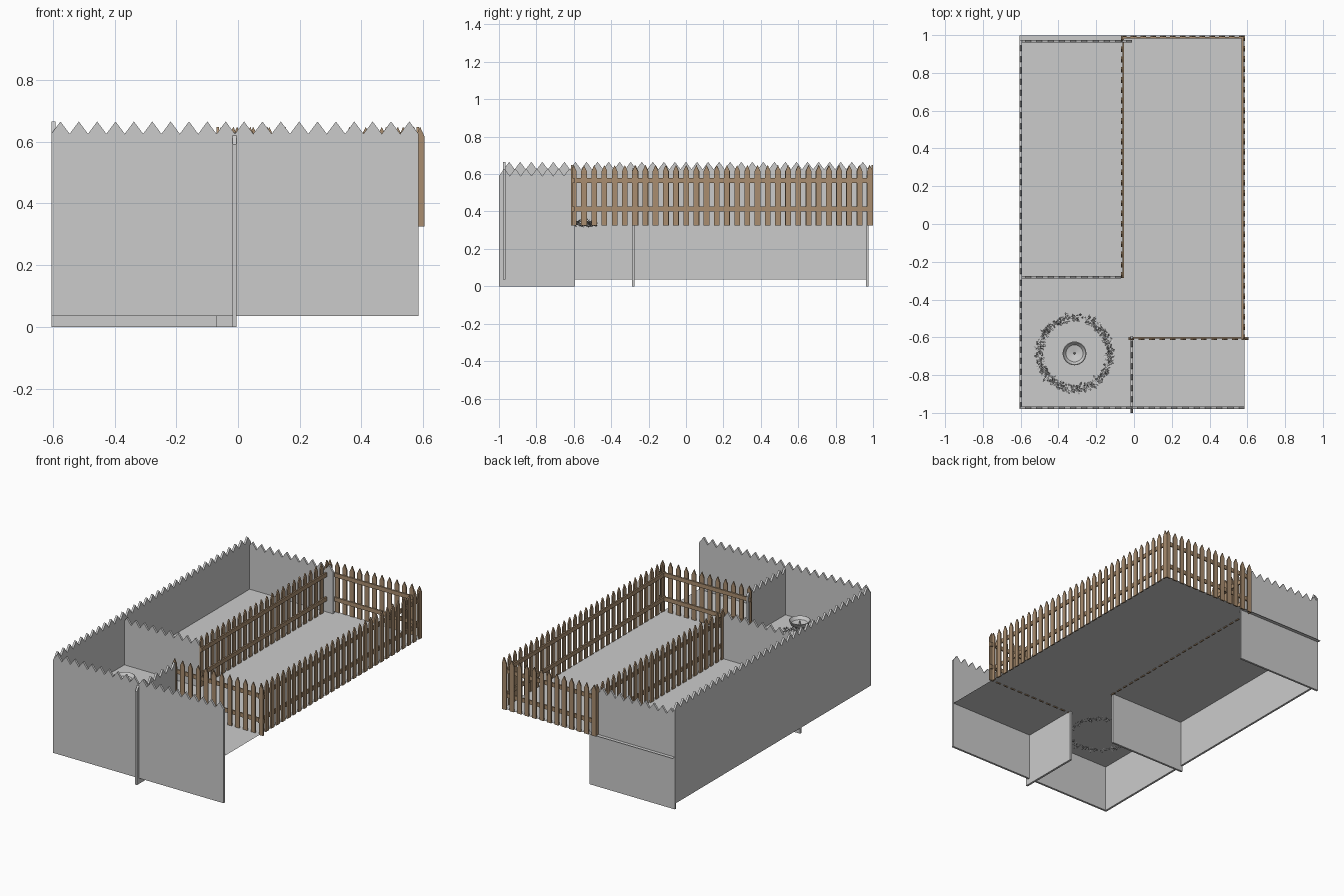
import bpy, bmesh, math, random
from mathutils import Vector, Matrix

if "Cube" in bpy.data.objects:
    bpy.data.objects.remove(bpy.data.objects["Cube"])

random.seed(4)
FLOOR = 0.33

wood = bpy.data.materials.new("wood")
wood.diffuse_color = (0.40, 0.27, 0.16, 1)
wood.use_nodes = True
wood.node_tree.nodes["Principled BSDF"].inputs["Base Color"].default_value = wood.diffuse_color


def finish(name, bm, mat=None):
    me = bpy.data.meshes.new(name)
    bm.normal_update()
    bm.to_mesh(me)
    bm.free()
    ob = bpy.data.objects.new(name, me)
    bpy.context.collection.objects.link(ob)
    if mat:
        me.materials.append(mat)
    return ob


def prism(bm, profile, axis, lo, hi):
    """Extrude a (run, z) outline through its thickness lo..hi; axis is the run direction."""
    def ring(d):
        return [bm.verts.new((u, d, z) if axis == 'x' else (d, u, z)) for u, z in profile]
    a, b = ring(lo), ring(hi)
    n = len(a)
    faces = [bm.faces.new(a), bm.faces.new(b[::-1])]
    for i in range(n):
        j = (i + 1) % n
        faces.append(bm.faces.new((a[j], a[i], b[i], b[j])))
    bmesh.ops.recalc_face_normals(bm, faces=faces)


def wall(name, axis, start, end, lo, hi, z0):
    """Panel 0.63 high with a saw-tooth top."""
    teeth = round((end - start) / 0.059)
    step = (end - start) / teeth
    outline = [(start, z0), (end, z0)]
    for i in range(teeth, 0, -1):
        outline += [(start + i * step, z0 + 0.59), (start + (i - 0.5) * step, z0 + 0.63)]
    outline.append((start, z0 + 0.59))
    bm = bmesh.new()
    prism(bm, outline, axis, lo, hi)
    finish(name, bm)


def fence(name, axis, start, end, pos, outward):
    """Pointed pickets on the outward side of two rails."""
    bm = bmesh.new()
    w = 0.030
    count = round((end - start - w) / 0.054)
    for i in range(count + 1):
        u = start + (end - start - w) * i / count
        outline = [(u, FLOOR - 0.005), (u + w, FLOOR - 0.005), (u + w, 0.615),
                   (u + w / 2, 0.648), (u, 0.615)]
        prism(bm, outline, axis, *sorted((pos, pos + outward * 0.008)))
    for z in (0.40, 0.553):
        rail = [(start, z), (end, z), (end, z + 0.026), (start, z + 0.026)]
        prism(bm, rail, axis, *sorted((pos, pos - outward * 0.009)))
    finish(name, bm, wood)


# ground sheet
bm = bmesh.new()
bm.faces.new([bm.verts.new(p) for p in ((-0.605, -0.975, FLOOR), (0.585, -0.975, FLOOR),
                                       (0.585, 0.998, FLOOR), (-0.605, 0.998, FLOOR))])
finish("ground", bm)

# saw-tooth walls
wall("front_wall", 'x', -0.605, 0.585, -0.979, -0.966, 0.035)
wall("left_wall", 'y', -0.975, 0.975, -0.605, -0.592, 0.035)
wall("short_side_wall", 'y', -1.0, -0.594, -0.018, -0.005, 0.0)
wall("dividing_wall", 'x', -0.605, -0.068, -0.288, -0.275, 0.0)
wall("back_wall", 'x', -0.605, -0.010, 0.962, 0.975, 0.0)

# picket fence
fence("front_fence", 'x', -0.03, 0.605, -0.606, -1)
fence("right_fence", 'y', -0.615, 0.998, 0.579, 1)
fence("back_fence", 'x', -0.07, 0.585, 0.991, 1)
fence("inner_fence", 'y', -0.285, 0.995, -0.062, -1)

# circular hedge of small folded leaves
CX, CY = -0.315, -0.685
bm = bmesh.new()
for i in range(900):
    a = random.uniform(0, math.tau)
    r = random.uniform(0.172, 0.205)
    base = Vector((CX + r * math.cos(a), CY + r * math.sin(a), random.uniform(0.322, 0.342)))
    rot = (Matrix.Rotation(random.uniform(0, math.tau), 3, 'Z')
           @ Matrix.Rotation(random.uniform(-1.1, 0.5), 3, 'Y'))
    s = random.uniform(0.016, 0.027)
    v = [bm.verts.new(base + rot @ (Vector(p) * s)) for p in
         ((0, 0, 0), (0.5, -0.2, 0.06), (1, 0, 0), (0.5, 0.2, 0.06))]
    bm.faces.new((v[0], v[1], v[2]))
    bm.faces.new((v[0], v[2], v[3]))
finish("round_hedge", bm)

# basin on a pedestal in the middle of the hedge
profile = [(0.0, FLOOR), (0.042, FLOOR), (0.042, 0.342), (0.020, 0.355), (0.015, 0.42),
           (0.022, 0.438), (0.050, 0.455), (0.063, 0.482), (0.059, 0.484), (0.045, 0.465),
           (0.006, 0.457), (0.004, 0.480), (0.0, 0.482)]
bm = bmesh.new()
vs = [bm.verts.new((CX + r, CY, z)) for r, z in profile]
es = [bm.edges.new(p) for p in zip(vs, vs[1:])]
bmesh.ops.spin(bm, geom=vs + es, cent=(CX, CY, 0), axis=(0, 0, 1),
               angle=math.tau, steps=32, use_duplicate=False)
bmesh.ops.remove_doubles(bm, verts=bm.verts, dist=1e-5)
bmesh.ops.recalc_face_normals(bm, faces=bm.faces)
basin = finish("pedestal_basin", bm)
bpy.context.view_layer.objects.active = basin
basin.select_set(True)
bpy.ops.object.shade_smooth_by_angle(angle=math.radians(35))
